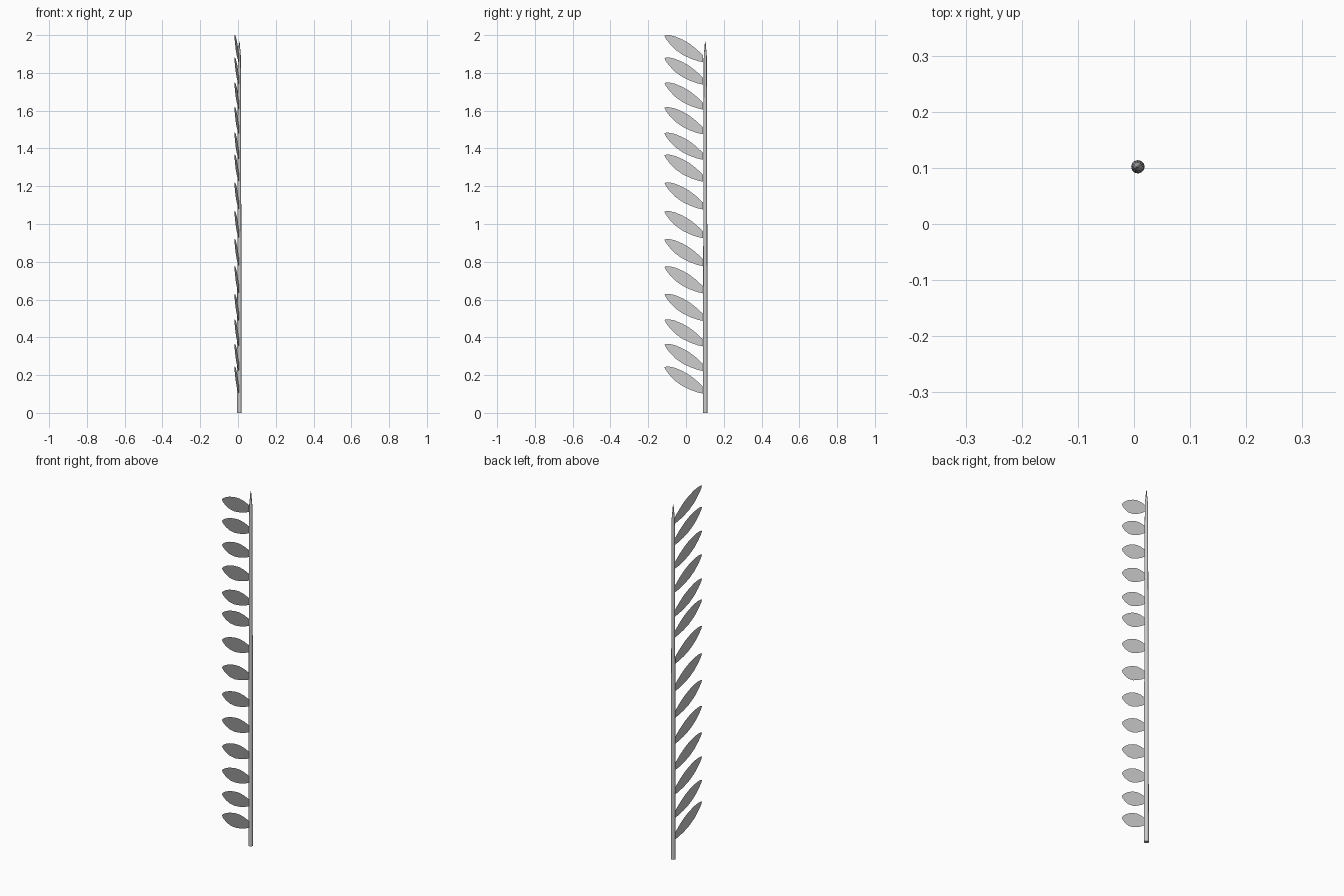
import bpy, bmesh, math
from mathutils import Vector

if "Cube" in bpy.data.objects:
    bpy.data.objects.remove(bpy.data.objects["Cube"])

STEM = Vector((0.007, 0.102, 0))
TIP = Vector((-0.019, -0.114, 0))
out = (TIP - STEM).normalized()


def finish(bm, name):
    me = bpy.data.meshes.new(name)
    bm.to_mesh(me)
    bm.free()
    ob = bpy.data.objects.new(name, me)
    bpy.context.collection.objects.link(ob)
    return ob


# Stem: tapering rod with pointed top
bm = bmesh.new()
n = 12
rings = []
for r, z in [(0.012, 0), (0.0105, 1.0), (0.008, 1.89), (0.0015, 1.967)]:
    rings.append([bm.verts.new(STEM + Vector((r * math.cos(2 * math.pi * i / n),
                                              r * math.sin(2 * math.pi * i / n), z)))
                  for i in range(n)])
for a, b in zip(rings, rings[1:]):
    for i in range(n):
        j = (i + 1) % n
        bm.faces.new((a[i], a[j], b[j], b[i]))
bm.faces.new(rings[0][::-1])
bm.faces.new(rings[-1])
stem = finish(bm, "stem")
for p in stem.data.polygons:
    p.use_smooth = len(p.vertices) == 4

# Leaves: flat upright blades in one row (distance from stem, height)
lower = [(0.012, 0.0), (0.04, 0.006), (0.08, 0.02), (0.12, 0.039),
         (0.16, 0.067), (0.19, 0.098), (0.21, 0.124)]
upper = [(0.2175, 0.140), (0.207, 0.1435), (0.19, 0.143), (0.16, 0.136),
         (0.12, 0.119), (0.085, 0.099), (0.05, 0.072), (0.012, 0.037)]
bases = [0.102, 0.222, 0.352, 0.487, 0.633, 0.777, 0.925,
         1.077, 1.224, 1.340, 1.475, 1.606, 1.738, 1.8565]
for k, z in enumerate(bases):
    bm = bmesh.new()
    bm.faces.new([bm.verts.new(STEM + out * u + Vector((0, 0, z + h)))
                  for u, h in lower + upper])
    finish(bm, f"leaf_{k + 1}")
